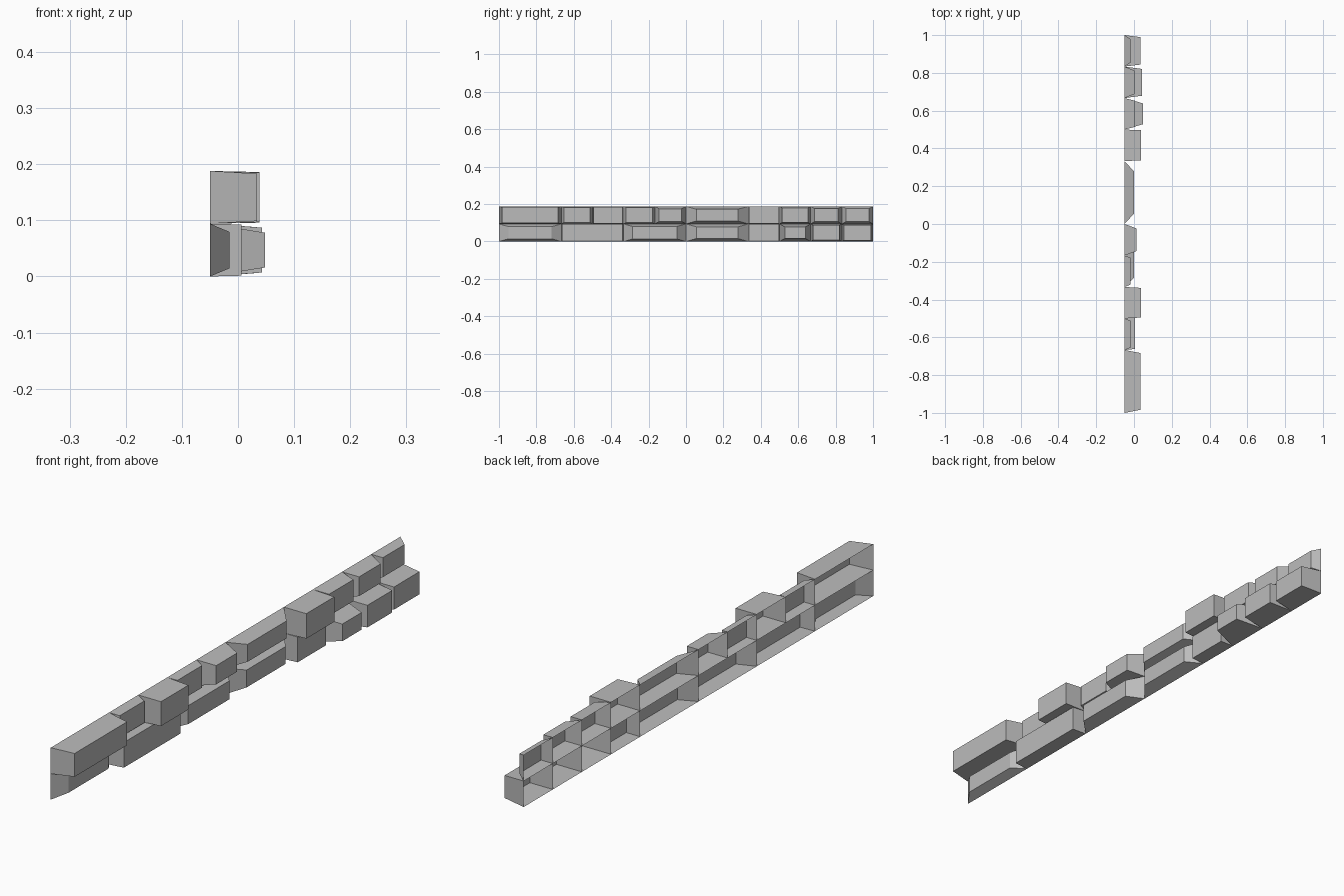
import bpy

cube = bpy.data.objects.get("Cube")
if cube:
    bpy.data.objects.remove(cube, do_unlink=True)

# Stone colour
stone = bpy.data.materials.new("grey_stone")
stone.use_nodes = True
grey = (0.5, 0.5, 0.5, 1)
stone.diffuse_color = grey
stone.node_tree.nodes["Principled BSDF"].inputs["Base Color"].default_value = grey

BACK = -0.05      # open rear plane of the strip
ROW = 0.094       # height of one course
SIXTH = 1 / 6     # half-brick length

# Each brick: (length in half-bricks, x of its front, front size / rear size)
lower_course = [(2, -0.015, 0.69), (2, 0.006, 0.97), (2, 0.0, 0.71), (2, -0.004, 0.67),
                (1, 0.004, 0.97), (1, 0.048, 0.66), (1, 0.043, 0.85), (1, 0.034, 0.87)]
upper_course = [(2, 0.034, 0.9), (1, -0.016, 0.84), (1, 0.038, 0.94), (1, -0.018, 0.85),
                (1, 0.013, 0.72), (2, 0.0, 0.67), (1, 0.038, 0.96), (1, 0.005, 0.83),
                (1, 0.003, 0.74), (1, -0.018, 0.75)]


def brick(name, y, z, length, front, taper):
    """Tapered block with an open back, facing +x."""
    corners = [(-1, -1), (1, -1), (1, 1), (-1, 1)]
    verts = [(x, y + a * s * length / 2, z + b * s * ROW / 2)
             for x, s in ((BACK, 1), (front, taper)) for a, b in corners]
    faces = [(4, 5, 6, 7)]
    for i in range(4):
        j = (i + 1) % 4
        faces.append((i, j, j + 4, i + 4))
    mesh = bpy.data.meshes.new(name)
    mesh.from_pydata(verts, [], faces)
    mesh.materials.append(stone)
    bpy.context.collection.objects.link(bpy.data.objects.new(name, mesh))


# Lay the two courses from front to back
for row, (label, course) in enumerate((("lower", lower_course), ("upper", upper_course))):
    y = -1
    for n, (halves, front, taper) in enumerate(course):
        length = halves * SIXTH
        brick(f"{label}_brick_{n + 1}", y + length / 2, ROW * (row + 0.5), length, front, taper)
        y += length
